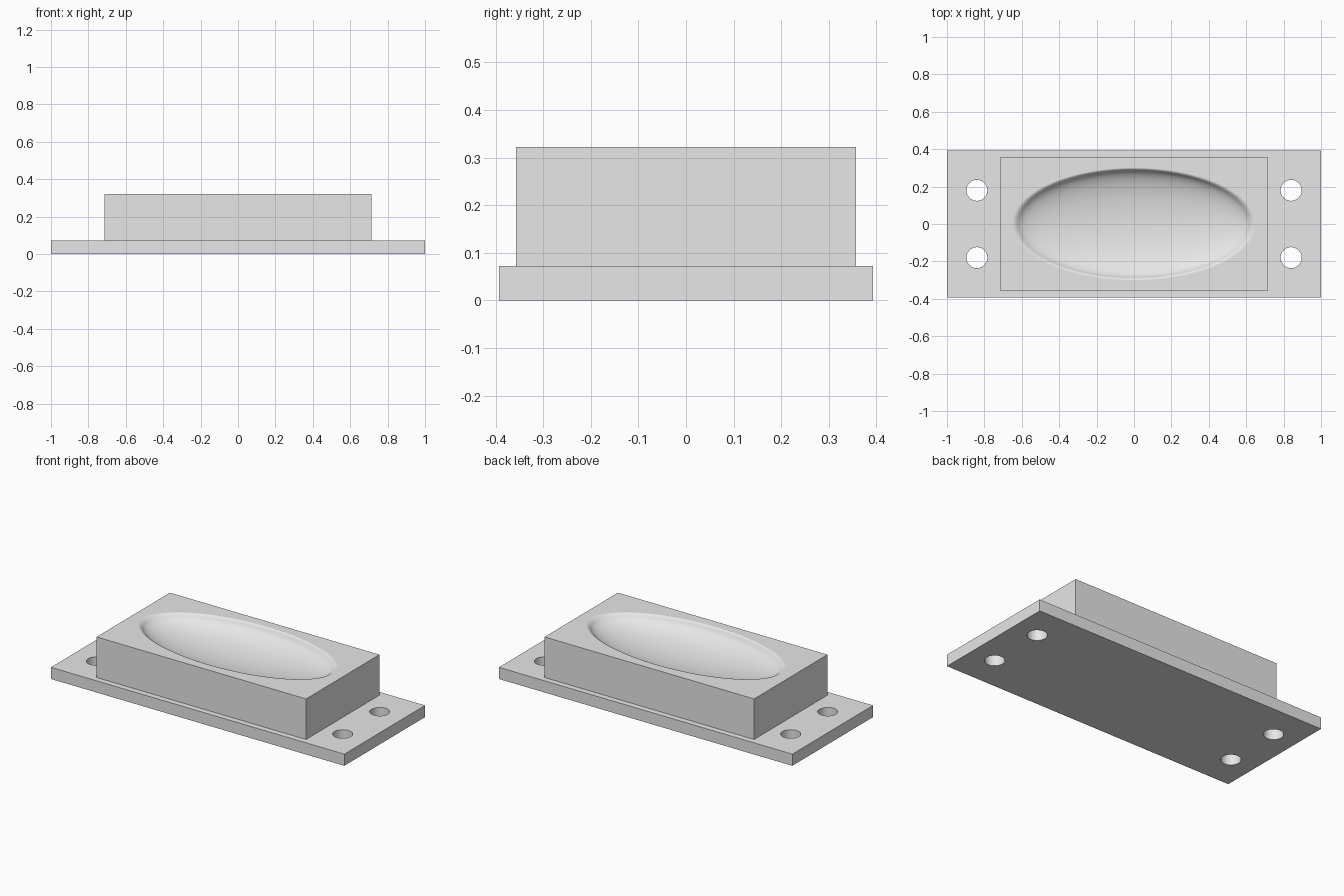
import bpy
import bmesh
from math import sin, cos, pi, radians

cube = bpy.data.objects.get("Cube")
if cube:
    bpy.data.objects.remove(cube, do_unlink=True)

BASE_TOP, BLOCK_TOP = 0.072, 0.322
SEGMENTS = 96

grey = bpy.data.materials.new("light_grey")
grey.use_nodes = True
grey.diffuse_color = (0.8, 0.8, 0.8, 1)
grey.node_tree.nodes["Principled BSDF"].inputs["Base Color"].default_value = (0.8, 0.8, 0.8, 1)


def add_object(name, bm):
    mesh = bpy.data.meshes.new(name)
    bmesh.ops.recalc_face_normals(bm, faces=bm.faces)
    bm.to_mesh(mesh)
    bm.free()
    mesh.materials.append(grey)
    obj = bpy.data.objects.new(name, mesh)
    bpy.context.collection.objects.link(obj)
    return obj


def loop_edges(bm, verts):
    return [bm.edges.get(p) or bm.edges.new(p)
            for p in zip(verts, verts[1:] + verts[:1])]


def rectangle(bm, hx, hy, z):
    return [bm.verts.new((sx * hx, sy * hy, z))
            for sx, sy in ((-1, -1), (1, -1), (1, 1), (-1, 1))]


def ellipse(bm, cx, cy, rx, ry, z, count):
    return [bm.verts.new((cx + rx * cos(2 * pi * i / count),
                          cy + ry * sin(2 * pi * i / count), z))
            for i in range(count)]


def bridge(bm, lower, upper, smooth=False):
    n = len(lower)
    for i in range(n):
        j = (i + 1) % n
        bm.faces.new((lower[i], lower[j], upper[j], upper[i])).smooth = smooth


def fill(bm, loops, up):
    edges = [e for loop in loops for e in loop_edges(bm, loop)]
    bmesh.ops.triangle_fill(bm, edges=edges, use_beauty=True, normal=(0, 0, up))


# Mounting plate with four bolt holes
bm = bmesh.new()
levels = []
for z in (0, BASE_TOP):
    loops = [rectangle(bm, 1.0, 0.393, z)]
    loops += [ellipse(bm, sx * 0.84, sy * 0.18, 0.056, 0.056, z, 48)
              for sx in (-1, 1) for sy in (-1, 1)]
    levels.append(loops)
for k, (low, high) in enumerate(zip(*levels)):
    bridge(bm, low, high, smooth=k > 0)
fill(bm, levels[0], -1)
fill(bm, levels[1], 1)
add_object("mounting_plate", bm)

# Dish profile: half ellipse running into a rounded lip, as (radius, depth) fractions
REACH, DEPTH = 0.96, 0.10
profile = [(REACH * sin(radians(a)), cos(radians(a))) for a in range(5, 81, 5)]
r0, d0 = profile[-1]
for k in range(1, 7):
    t = k / 6
    profile.append(((1 - t) ** 2 * r0 + 2 * t * (1 - t) * 0.974 + t * t,
                    (1 - t) ** 2 * d0))

# Raised block with the oval dish sunk into its top
bm = bmesh.new()
bottom = rectangle(bm, 0.714, 0.357, BASE_TOP)
top = rectangle(bm, 0.714, 0.357, BLOCK_TOP)
bridge(bm, bottom, top)
bm.faces.new(bottom[::-1])
rings = [ellipse(bm, 0, 0, 0.65 * r, 0.30 * r, BLOCK_TOP - DEPTH * d, SEGMENTS)
         for r, d in profile]
for inner, outer in zip(rings, rings[1:]):
    bridge(bm, inner, outer, smooth=True)
bm.faces.new(rings[0]).smooth = True
fill(bm, [top, rings[-1]], 1)
add_object("dished_block", bm)
